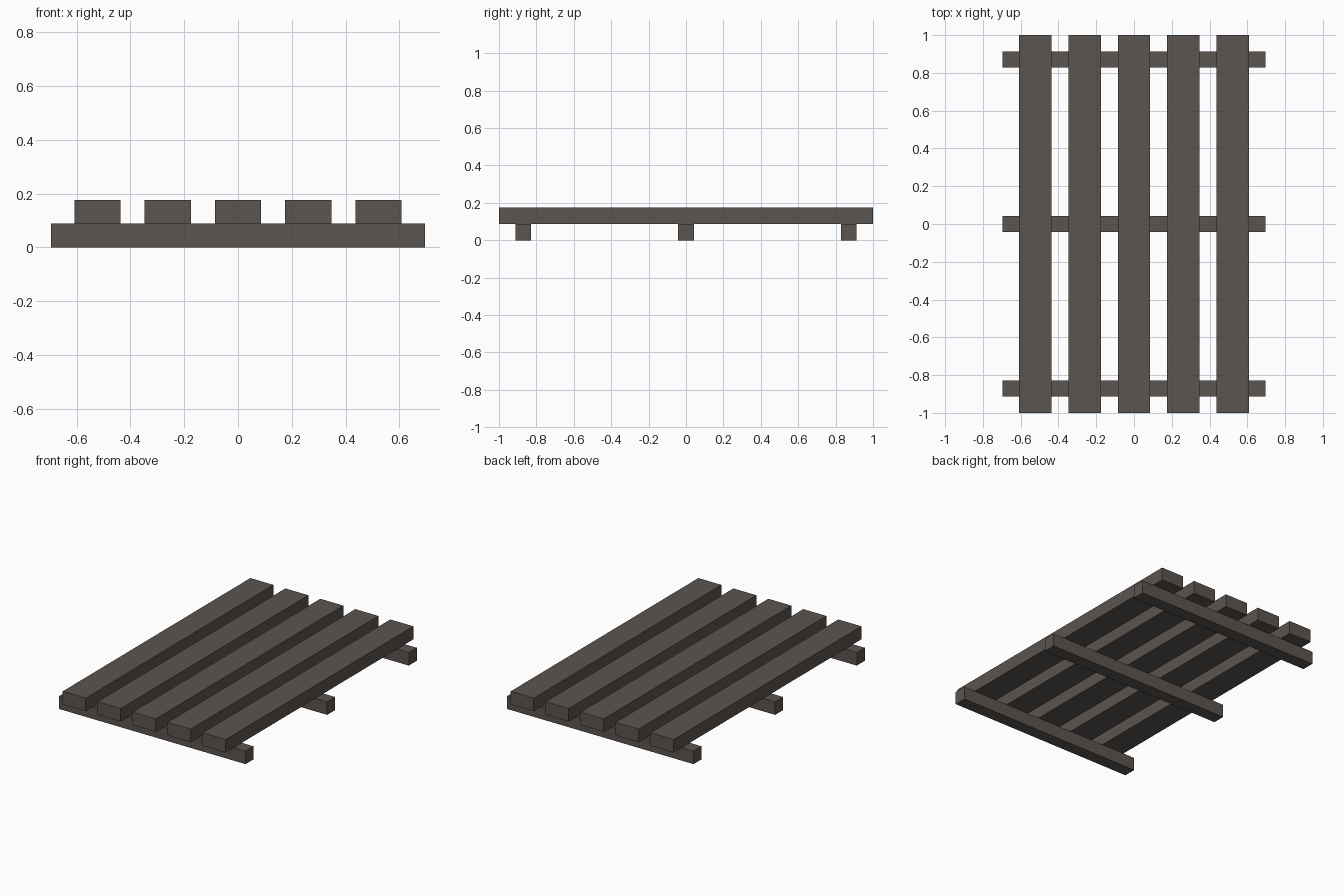
import bpy
import bmesh
from mathutils import Matrix, Vector

default_cube = bpy.data.objects.get("Cube")
if default_cube:
    bpy.data.objects.remove(default_cube, do_unlink=True)

# Weathered wood colour
wood = bpy.data.materials.new("weathered_wood")
wood.use_nodes = True
wood.diffuse_color = (0.107, 0.09, 0.08, 1)
wood.node_tree.nodes["Principled BSDF"].inputs["Base Color"].default_value = wood.diffuse_color

BEARER_SIZE = Vector((1.39, 0.085, 0.088))
SLAT_SIZE = Vector((0.172, 2.0, 0.088))
BEARER_SPACING = 0.87
SLAT_SPACING = 0.261


def add_beam(name, size, x, y, base_z):
    """Rectangular timber resting on base_z."""
    mesh = bpy.data.meshes.new(name)
    bm = bmesh.new()
    centre = Vector((x, y, base_z + size.z / 2))
    bmesh.ops.create_cube(bm, size=1, matrix=Matrix.Diagonal(size).to_4x4())
    bm.to_mesh(mesh)
    bm.free()
    mesh.materials.append(wood)
    beam = bpy.data.objects.new(name, mesh)
    beam.location = centre
    bpy.context.collection.objects.link(beam)


# Cross bearers on the ground
for label, step in (("front", -1), ("middle", 0), ("back", 1)):
    add_beam(f"{label}_bearer", BEARER_SIZE, 0, step * BEARER_SPACING, 0)

# Long slats on top of the bearers
for i in range(5):
    add_beam(f"slat_{i + 1}", SLAT_SIZE, (i - 2) * SLAT_SPACING, 0, BEARER_SIZE.z)
